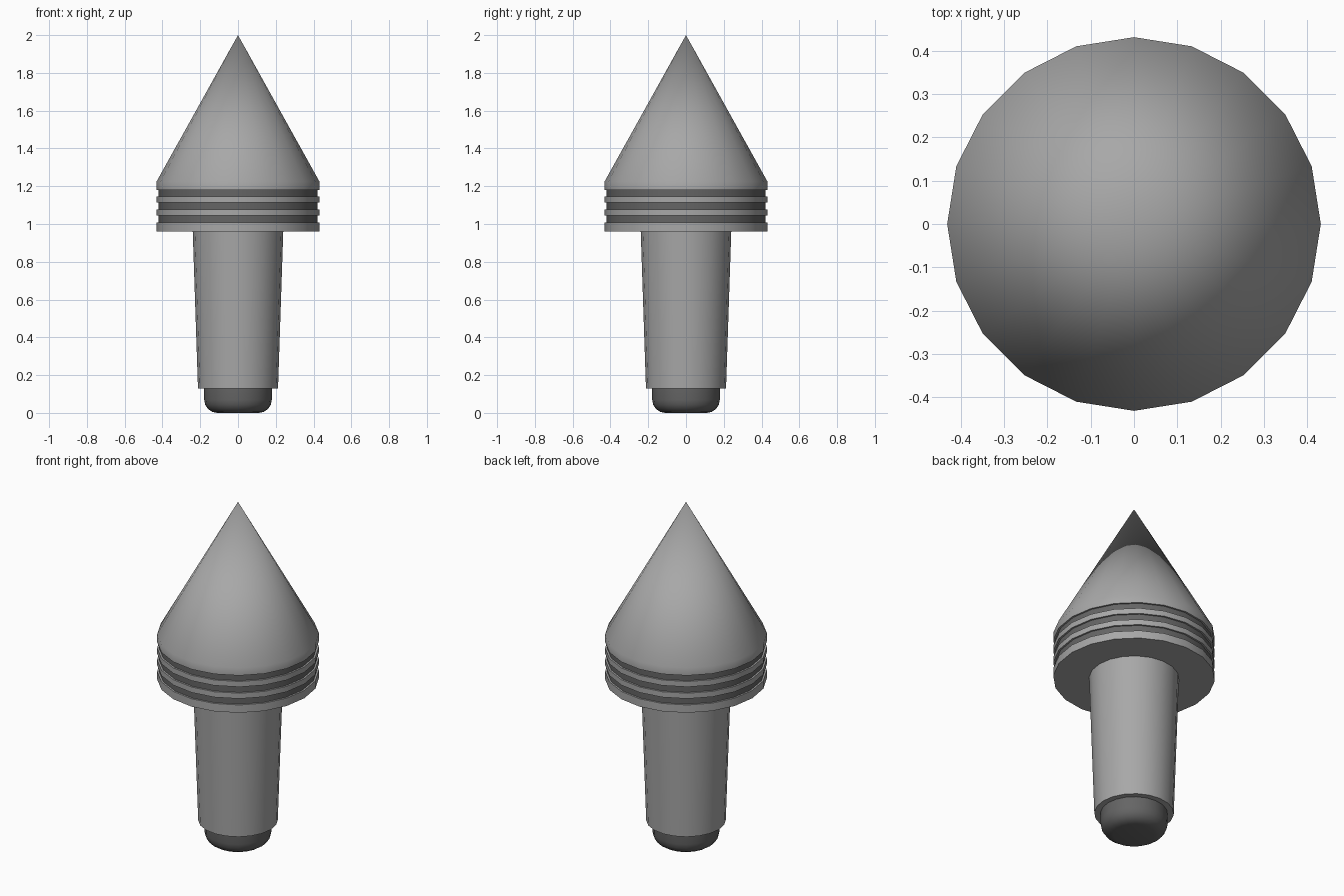
import bpy, bmesh, math

if "Cube" in bpy.data.objects:
    bpy.data.objects.remove(bpy.data.objects["Cube"])

SIDES = 20


def material(name, value):
    mat = bpy.data.materials.new(name)
    mat.diffuse_color = (value, value, value, 1)
    mat.use_nodes = True
    mat.node_tree.nodes["Principled BSDF"].inputs["Base Color"].default_value = mat.diffuse_color
    return mat


LIGHT = material("mid_grey", 0.39)
DARK = material("dark_grey", 0.13)


def lathe(name, profile, mat):
    """Spin an (r, z) profile, bottom to top, into a closed solid."""
    bm = bmesh.new()
    rings = []
    for r, z in profile:
        count = SIDES if r else 1
        rings.append([bm.verts.new((r * math.cos(math.tau * i / SIDES),
                                    r * math.sin(math.tau * i / SIDES), z))
                      for i in range(count)])
    for a, b in zip(rings, rings[1:]):
        for i in range(SIDES):
            j = (i + 1) % SIDES
            if len(b) == 1:
                bm.faces.new((a[i], a[j], b[0]))
            else:
                bm.faces.new((a[i], a[j], b[j], b[i]))
    # flat end caps
    bm.faces.new(rings[0][::-1])
    if len(rings[-1]) > 1:
        bm.faces.new(rings[-1])
    bmesh.ops.recalc_face_normals(bm, faces=bm.faces)
    mesh = bpy.data.meshes.new(name)
    bm.to_mesh(mesh)
    bm.free()
    mesh.materials.append(mat)
    obj = bpy.data.objects.new(name, mesh)
    bpy.context.collection.objects.link(obj)
    bpy.ops.object.select_all(action='DESELECT')
    obj.select_set(True)
    bpy.context.view_layer.objects.active = obj
    bpy.ops.object.shade_smooth_by_angle(angle=math.radians(35))
    return obj


# Pointed head
R, GROOVE = 0.431, 0.421
lathe("pointed_head", [(R, 1.18), (R, 1.225), (0, 2.0)], LIGHT)

# Collar rings around a dark core that shows in the grooves
for i, (low, high) in enumerate(((0.961, 1.007), (1.044, 1.076), (1.113, 1.145))):
    lathe(f"collar_ring_{i + 1}", [(R, low), (R, high)], LIGHT)
lathe("collar_core", [(GROOVE, 0.98), (GROOVE, 1.2)], DARK)

# Tapered shaft
lathe("shaft", [(0.212, 0.13), (0.24, 0.97)], LIGHT)

# Rounded foot: quarter-round lower edge
foot = []
for k in range(5):
    t = math.pi / 2 * k / 4
    foot.append((0.11 + 0.069 * math.sin(t), 0.069 * (1 - math.cos(t))))
foot.append((0.179, 0.14))
lathe("foot", foot, DARK)
